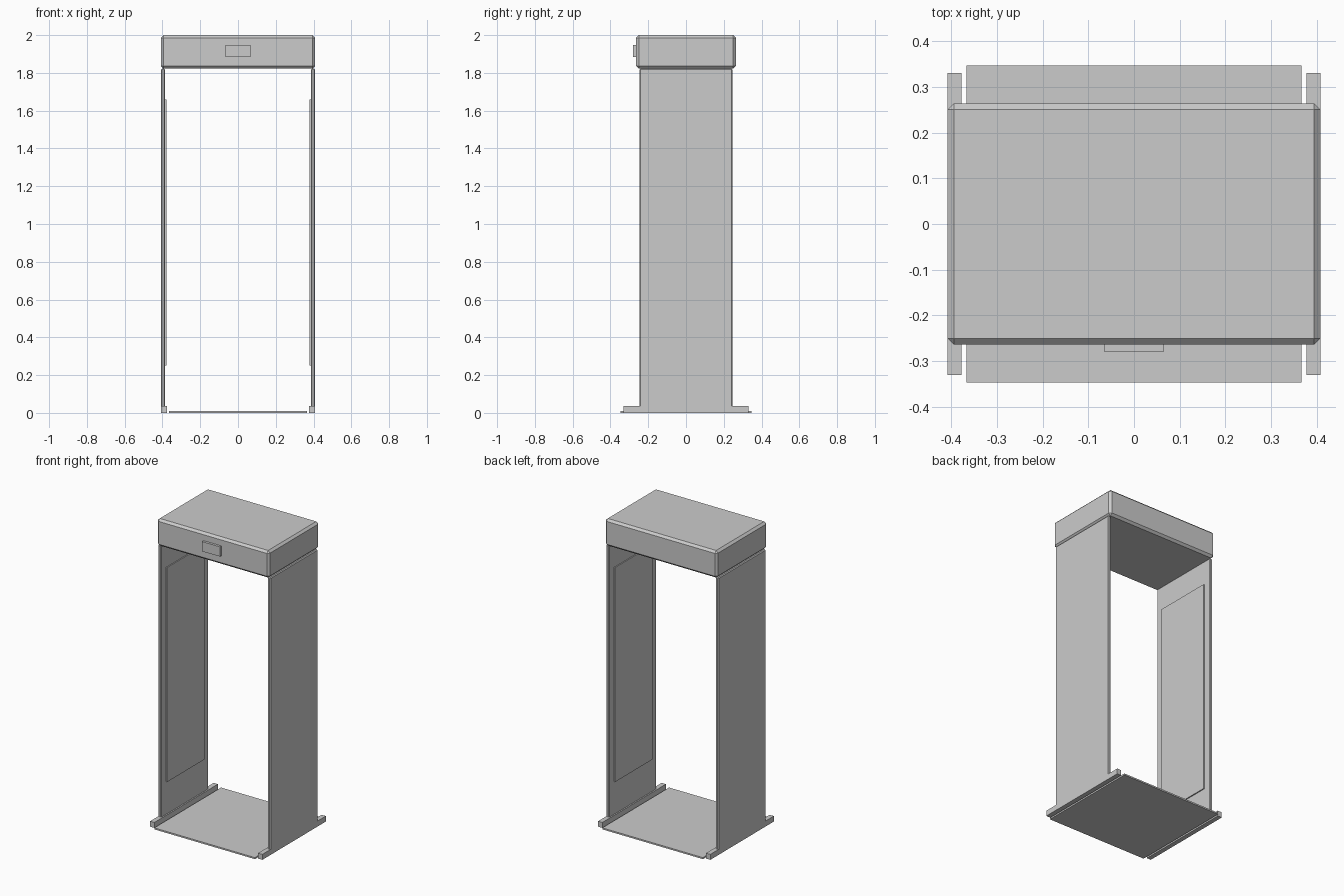
import bpy, bmesh
from mathutils import Vector

if "Cube" in bpy.data.objects:
    bpy.data.objects.remove(bpy.data.objects["Cube"])


def box(name, lo, hi, chamfer=0.0):
    """Box between two corners, with optional flat chamfered edges."""
    lo, hi = Vector(lo), Vector(hi)
    bm = bmesh.new()
    bmesh.ops.create_cube(bm, size=1.0)
    for v in bm.verts:
        v.co = Vector(c * s for c, s in zip(v.co, hi - lo)) + (lo + hi) / 2
    if chamfer:
        bmesh.ops.bevel(bm, geom=bm.edges[:], offset=chamfer, segments=1,
                        profile=0.5, affect='EDGES')
    mesh = bpy.data.meshes.new(name)
    bm.to_mesh(mesh)
    bm.free()
    obj = bpy.data.objects.new(name, mesh)
    bpy.context.collection.objects.link(obj)
    return obj


def pair(name, lo, hi, chamfer=0.0):
    """The same box on the right and mirrored on the left."""
    box("right_" + name, lo, hi, chamfer)
    box("left_" + name, (-hi[0], lo[1], lo[2]), (-lo[0], hi[1], hi[2]), chamfer)


# Overhead control unit and its front display
box("header_unit", (-0.408, -0.264, 1.822), (0.408, 0.264, 2.0), 0.014)
box("display", (-0.065, -0.28, 1.883), (0.065, -0.26, 1.947))

# Upright side panels with raised inner panels
pair("side_panel", (0.386, -0.247, 0.03), (0.408, 0.247, 1.822), 0.005)
pair("inner_panel", (0.379, -0.195, 0.25), (0.39, 0.195, 1.66))

# Feet and floor plate
pair("foot", (0.377, -0.33, 0.0), (0.408, 0.33, 0.036))
box("floor_plate", (-0.366, -0.347, 0.0), (0.366, 0.347, 0.01))
